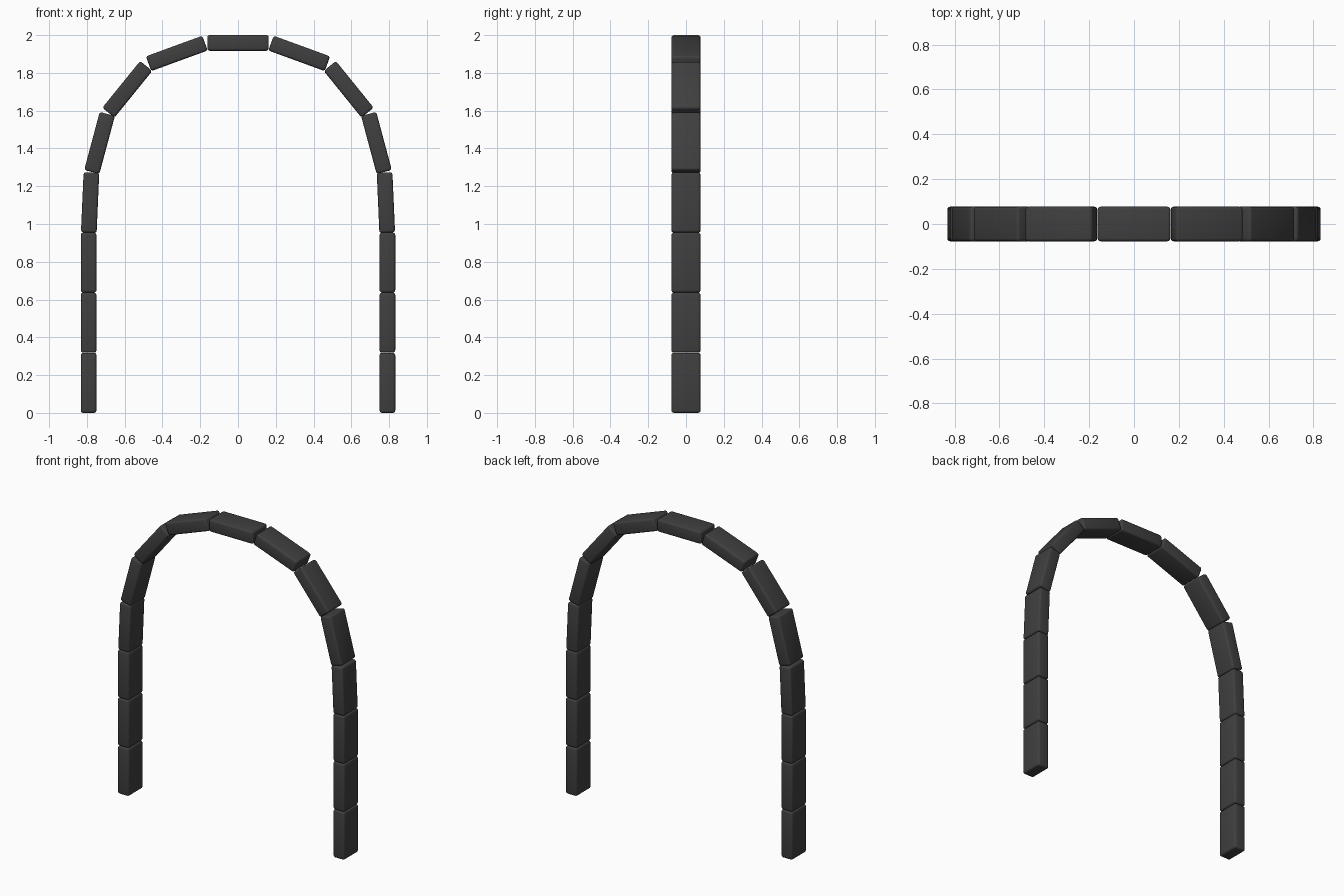
import bpy
import math

if "Cube" in bpy.data.objects:
    bpy.data.objects.remove(bpy.data.objects["Cube"])

THICK, DEPTH, LENGTH = 0.083, 0.154, 0.318

charcoal = bpy.data.materials.new("charcoal")
charcoal.diffuse_color = (0.05, 0.05, 0.05, 1)
charcoal.use_nodes = True
charcoal.node_tree.nodes["Principled BSDF"].inputs["Base Color"].default_value = charcoal.diffuse_color


def block(name, x, z, lean, length=LENGTH):
    """Rounded block centred at (x, z), leaning from vertical by lean degrees."""
    bpy.ops.mesh.primitive_cube_add(size=1, location=(x, 0, z))
    ob = bpy.context.object
    ob.name = name
    ob.scale = (THICK, DEPTH, length)
    bpy.ops.object.transform_apply(location=False, rotation=False, scale=True)
    ob.rotation_euler = (0, math.radians(lean), 0)
    ob.data.materials.append(charcoal)
    bevel = ob.modifiers.new("rounded_edges", 'BEVEL')
    bevel.width = 0.013
    bevel.segments = 3
    bpy.ops.object.modifier_apply(modifier=bevel.name)
    bpy.ops.object.shade_smooth_by_angle(angle=math.radians(40))
    return ob


# Left half of the arch: x, z, lean
half = [
    ("post_block", -0.791, 0.159, 0),
    ("post_block", -0.791, 0.478, 0),
    ("post_block", -0.791, 0.796, 0),
    ("arch_block", -0.783, 1.113, 2.5),
    ("arch_block", -0.733, 1.429, 15),
    ("arch_block", -0.586, 1.713, 39),
    ("arch_block", -0.324, 1.903, 70),
]

# Matching blocks on both sides
for i, (name, x, z, lean) in enumerate(half, 1):
    block(f"left_{name}_{i}", x, z, lean)
    block(f"right_{name}_{i}", -x, z, -lean)

# Keystone block across the top
block("top_block", 0, 1.9585, 90, 0.325)
